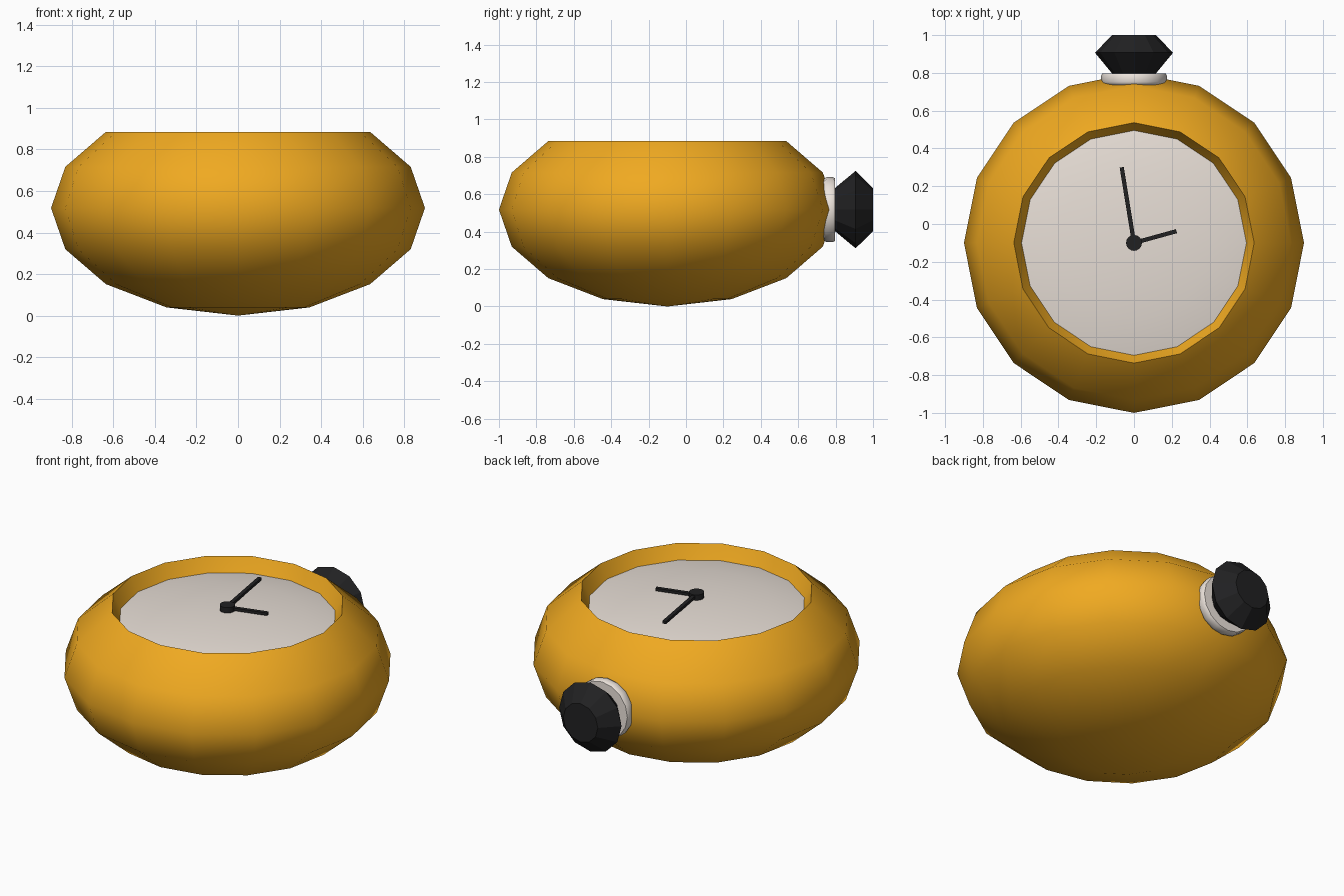
import bpy, bmesh, math
from mathutils import Matrix, Vector

if "Cube" in bpy.data.objects:
    bpy.data.objects.remove(bpy.data.objects["Cube"])


def mat(name, rgb):
    m = bpy.data.materials.new(name)
    m.diffuse_color = (*rgb, 1)
    m.use_nodes = True
    m.node_tree.nodes["Principled BSDF"].inputs["Base Color"].default_value = m.diffuse_color
    return m


ORANGE = mat("orange", (0.87, 0.40, 0.015))
CREAM = mat("cream", (0.80, 0.73, 0.67))
WHITE = mat("white", (0.85, 0.78, 0.72))
BLACK = mat("black", (0.015, 0.015, 0.016))


def finish(bm, name, material, matrix, smooth):
    me = bpy.data.meshes.new(name)
    bmesh.ops.recalc_face_normals(bm, faces=bm.faces)
    bm.transform(matrix)
    bm.to_mesh(me)
    bm.free()
    ob = bpy.data.objects.new(name, me)
    bpy.context.collection.objects.link(ob)
    me.materials.append(material)
    if smooth:
        bpy.ops.object.select_all(action='DESELECT')
        ob.select_set(True)
        bpy.context.view_layer.objects.active = ob
        bpy.ops.object.shade_smooth_by_angle(angle=math.radians(smooth))
    return ob


def lathe(name, profile, sides, material, matrix, smooth=0):
    """Revolve (radius, height) points round z; open ends are capped."""
    bm = bmesh.new()
    rings = []
    for r, z in profile:
        if r == 0:
            rings.append([bm.verts.new((0, 0, z))])
        else:
            rings.append([bm.verts.new((r * math.cos(a), r * math.sin(a), z))
                          for a in (2 * math.pi * i / sides for i in range(sides))])
    for a, b in zip(rings, rings[1:]):
        for i in range(sides):
            j = (i + 1) % sides
            quad = [a[i % len(a)], a[j % len(a)], b[j % len(b)], b[i % len(b)]]
            bm.faces.new(list(dict.fromkeys(quad)))
    for ring in (rings[0], rings[-1]):
        if len(ring) > 1:
            bm.faces.new(ring)
    return finish(bm, name, material, matrix, smooth)


CENTRE = Matrix.Translation((0, -0.1, 0))

# Case: squashed 16-sided sphere cut open at 45 degrees, with a recess
case = [(0, 0)]
for k in range(-3, 3):
    t = math.radians(22.5 * k)
    case.append((0.9 * math.cos(t), 0.518 + 0.518 * math.sin(t)))
case += [(0.595, 0.80), (0.57, 0.76)]
lathe("case", case, 16, ORANGE, CENTRE, 60)

# Dial: shallow dome in the recess
dial = [(0.57, 0.77), (0.597, 0.80), (0.54, 0.812), (0.40, 0.832), (0.21, 0.848), (0, 0.853)]
lathe("dial", dial, 16, CREAM, CENTRE, 40)

# Hub and hands
lathe("hand_hub", [(0.042, 0.845), (0.042, 0.884)], 16, BLACK, CENTRE, 40)


def hand(name, tip, z):
    tip = Vector(tip)
    bm = bmesh.new()
    bmesh.ops.create_cube(bm, size=1)
    bm.transform(Matrix.Translation((tip.length / 2, 0, z)) @ Matrix.Diagonal((tip.length, 0.022, 0.016, 1)))
    turn = Matrix.Rotation(math.atan2(tip.y, tip.x), 4, 'Z')
    finish(bm, name, BLACK, CENTRE @ turn, 0)


hand("minute_hand", (-0.065, 0.40), 0.870)
hand("hour_hand", (0.225, 0.062), 0.866)

# Winding crown on the back, axis along +y
AXIS = Matrix.Translation((0, 0, 0.518)) @ Matrix.Rotation(-math.pi / 2, 4, 'X')
collar = [(0.15, 0.70), (0.15, 0.733), (0.167, 0.738), (0.174, 0.752),
          (0.174, 0.785), (0.168, 0.796)]
lathe("crown_collar", collar, 16, WHITE, AXIS, 60)
lathe("crown_knob", [(0.11, 0.79), (0.207, 0.907), (0.115, 1.0)], 12, BLACK, AXIS)
